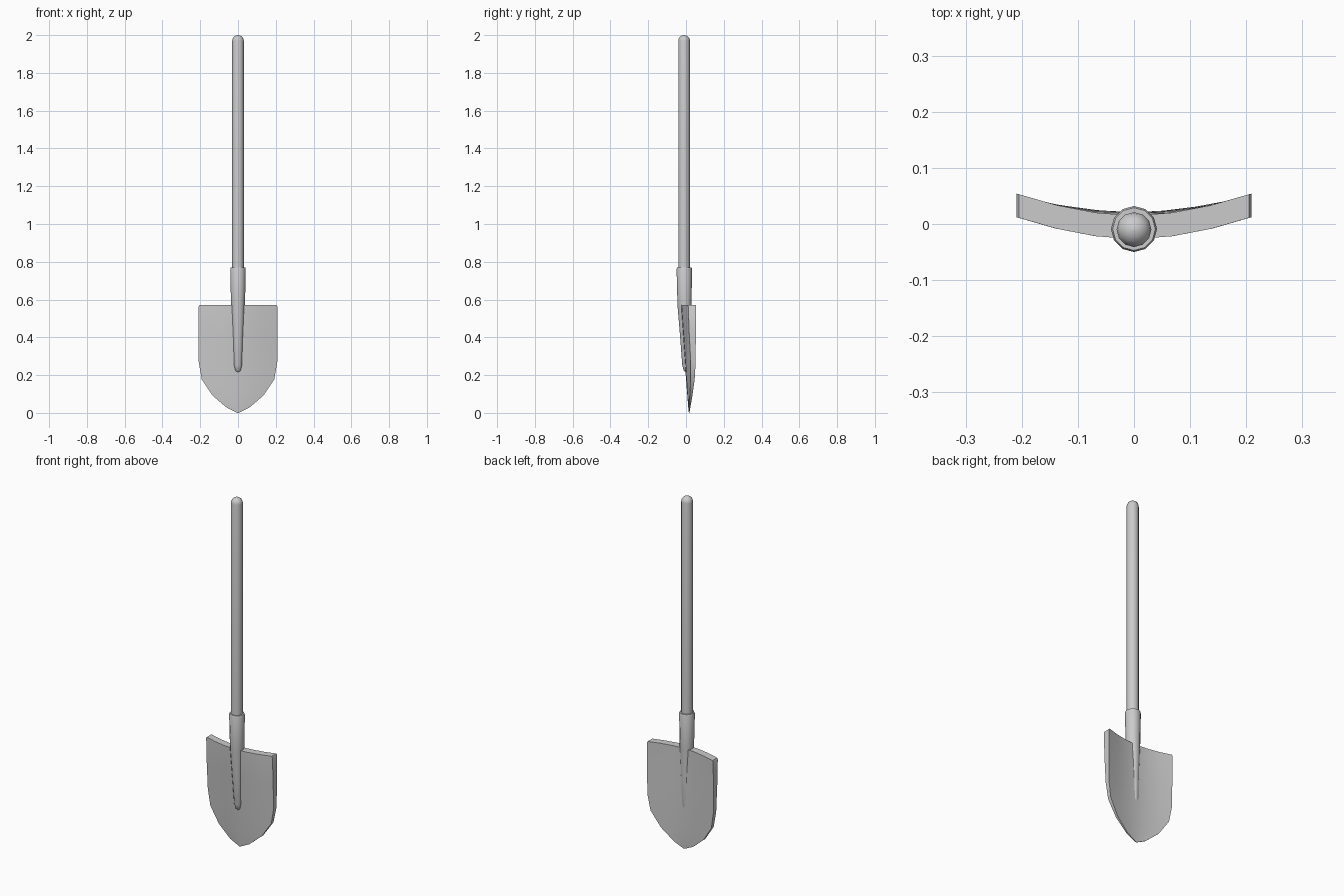
import bpy, bmesh, math

if "Cube" in bpy.data.objects:
    bpy.data.objects.remove(bpy.data.objects["Cube"])


def finish(name, bm):
    bmesh.ops.remove_doubles(bm, verts=bm.verts, dist=0.0005)
    bmesh.ops.recalc_face_normals(bm, faces=bm.faces)
    me = bpy.data.meshes.new(name)
    bm.to_mesh(me)
    bm.free()
    ob = bpy.data.objects.new(name, me)
    bpy.context.collection.objects.link(ob)
    bpy.ops.object.select_all(action='DESELECT')
    ob.select_set(True)
    bpy.context.view_layer.objects.active = ob
    bpy.ops.object.shade_smooth_by_angle(angle=math.radians(40))
    return ob


def tube(name, rings, sides=12):
    """Skin round rings given as (z, centre y, radius)."""
    bm = bmesh.new()
    loops = []
    for z, cy, r in rings:
        loops.append([bm.verts.new((r * math.cos(a), cy + r * math.sin(a), z))
                      for a in (math.tau * i / sides for i in range(sides))])
    for a, b in zip(loops, loops[1:]):
        for i in range(sides):
            j = (i + 1) % sides
            bm.faces.new((a[i], a[j], b[j], b[i]))
    bm.faces.new(loops[0][::-1])
    bm.faces.new(loops[-1])
    return finish(name, bm)


# Long handle with a domed end
dome = [(1.97 + 0.03 * math.sin(t), -0.01, 0.031 * math.cos(t))
        for t in (math.radians(d) for d in (0, 22, 45, 67, 85))]
tube("handle", [(0.6, -0.01, 0.031)] + dome)

# Socket tapering into the blade's central rib
tube("socket", [(0.216, 0.003, 0.006), (0.224, 0.003, 0.015),
                (0.25, 0.002, 0.0215), (0.40, -0.003, 0.028),
                (0.57, -0.008, 0.037), (0.762, -0.009, 0.041),
                (0.77, -0.009, 0.038)])

# Dished blade: (z, half width, front y, back y, edge curl)
rows = [(0.57, 0.205, -0.027, 0.015, 0.038),
        (0.562, 0.209, -0.027, 0.015, 0.039),
        (0.42, 0.209, -0.017, 0.018, 0.034),
        (0.27, 0.208, -0.006, 0.020, 0.031),
        (0.178, 0.192, 0.000, 0.021, 0.025),
        (0.092, 0.135, 0.007, 0.021, 0.013),
        (0.028, 0.060, 0.012, 0.020, 0.003),
        (0.0, 0.003, 0.015, 0.018, 0.0)]
steps = [-1, -0.67, -0.33, 0, 0.33, 0.67, 1]
bm = bmesh.new()
grid = []
for z, w, yf, yb, curl in rows:
    front = [bm.verts.new((w * s, yf + curl * abs(s) ** 1.8, z)) for s in steps]
    back = [bm.verts.new((w * s, yb + curl * abs(s) ** 1.8, z)) for s in steps]
    grid.append(front + back[::-1])
n = len(grid[0])
for a, b in zip(grid, grid[1:]):
    for i in range(n):
        j = (i + 1) % n
        bm.faces.new((a[i], a[j], b[j], b[i]))
for loop in (grid[0], grid[-1]):
    for i in range(len(steps) - 1):
        bm.faces.new((loop[i], loop[i + 1], loop[n - 2 - i], loop[n - 1 - i]))
finish("blade", bm)
